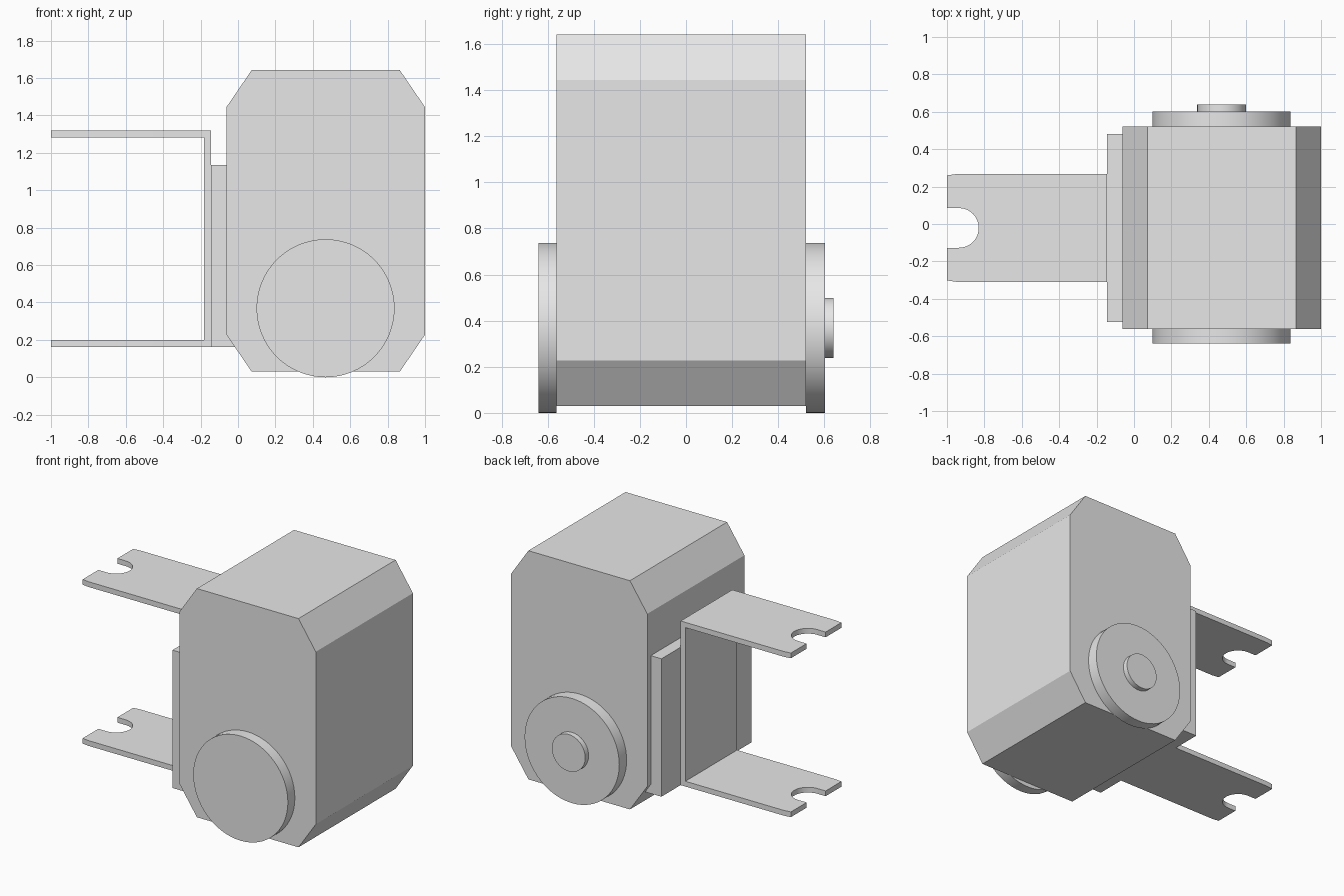
import bpy
import bmesh
from math import sin, cos, pi, radians
from mathutils import Vector

cube = bpy.data.objects.get("Cube")
if cube:
    bpy.data.objects.remove(cube, do_unlink=True)

grey = bpy.data.materials.new("light grey")
grey.use_nodes = True
grey.diffuse_color = (0.8, 0.8, 0.8, 1)
grey.node_tree.nodes["Principled BSDF"].inputs["Base Color"].default_value = (0.8, 0.8, 0.8, 1)

MID_Y = -0.021   # plane the housing and bracket are centred on


def prism(name, profile, axis, low, high, smooth=False):
    """Extrude a closed 2D profile along y (profile in xz) or z (profile in xy)."""
    bm = bmesh.new()
    if axis == "y":
        points = [(a, low, b) for a, b in profile]
        step = Vector((0, high - low, 0))
    else:
        points = [(a, b, low) for a, b in profile]
        step = Vector((0, 0, high - low))
    face = bm.faces.new([bm.verts.new(p) for p in points])
    grown = bmesh.ops.extrude_face_region(bm, geom=[face], use_keep_orig=True)
    moved = [v for v in grown["geom"] if isinstance(v, bmesh.types.BMVert)]
    bmesh.ops.translate(bm, verts=moved, vec=step)
    bmesh.ops.recalc_face_normals(bm, faces=bm.faces)
    mesh = bpy.data.meshes.new(name)
    bm.to_mesh(mesh)
    bm.free()
    mesh.materials.append(grey)
    obj = bpy.data.objects.new(name, mesh)
    bpy.context.collection.objects.link(obj)
    if smooth:
        bpy.ops.object.select_all(action="DESELECT")
        obj.select_set(True)
        bpy.context.view_layer.objects.active = obj
        bpy.ops.object.shade_smooth_by_angle(angle=radians(30))
    return obj


def rect(x0, x1, y0, y1):
    return [(x0, y0), (x1, y0), (x1, y1), (x0, y1)]


def arc(cx, cy, r, start, end, count):
    angles = [start + (end - start) * i / count for i in range(count + 1)]
    return [(cx + r * cos(a), cy + r * sin(a)) for a in angles]


def disc(name, radius, low, high):
    outline = arc(0.468, 0.369, radius, 0, 2 * pi, 64)[:-1]
    return prism(name, outline, "y", low, high, smooth=True)


# Chamfered housing
left, right, bottom, top = -0.062, 1.0, 0.03, 1.642
cx, cz = 0.135, 0.198
housing = [(left + cx, bottom), (right - cx, bottom), (right, bottom + cz),
           (right, top - cz), (right - cx, top), (left + cx, top),
           (left, top - cz), (left, bottom + cz)]
prism("housing", housing, "y", -0.562, 0.52)

# Side discs and rear hub
disc("front_disc", 0.369, -0.64, -0.562)
disc("rear_disc", 0.369, 0.52, 0.602)
disc("rear_hub", 0.13, 0.602, 0.64)

# Mounting pad, running into the housing over the lower chamfer
prism("mounting_pad", rect(-0.145, 0.0, 0.163, 1.135), "y", MID_Y - 0.502, MID_Y + 0.502)

# Bracket: back plate and two slotted arms
half, thick = 0.288, 0.037
prism("bracket_plate", rect(-0.182, -0.145, 0.163 + thick, 1.32 - thick), "y",
      MID_Y - half, MID_Y + half)
slot = arc(-0.936, MID_Y, 0.106, -pi / 2, pi / 2, 24)
arm = [(-0.145, MID_Y + half), (-0.145, MID_Y - half), (-0.95, MID_Y - half),
       (-1.0, MID_Y - half + 0.007), (-1.0, MID_Y - 0.106)]
arm += slot
arm += [(-1.0, MID_Y + 0.106), (-1.0, MID_Y + half - 0.007), (-0.95, MID_Y + half)]
for name, z in (("lower_arm", 0.163), ("upper_arm", 1.32 - thick)):
    prism(name, arm, "z", z, z + thick, smooth=True)
